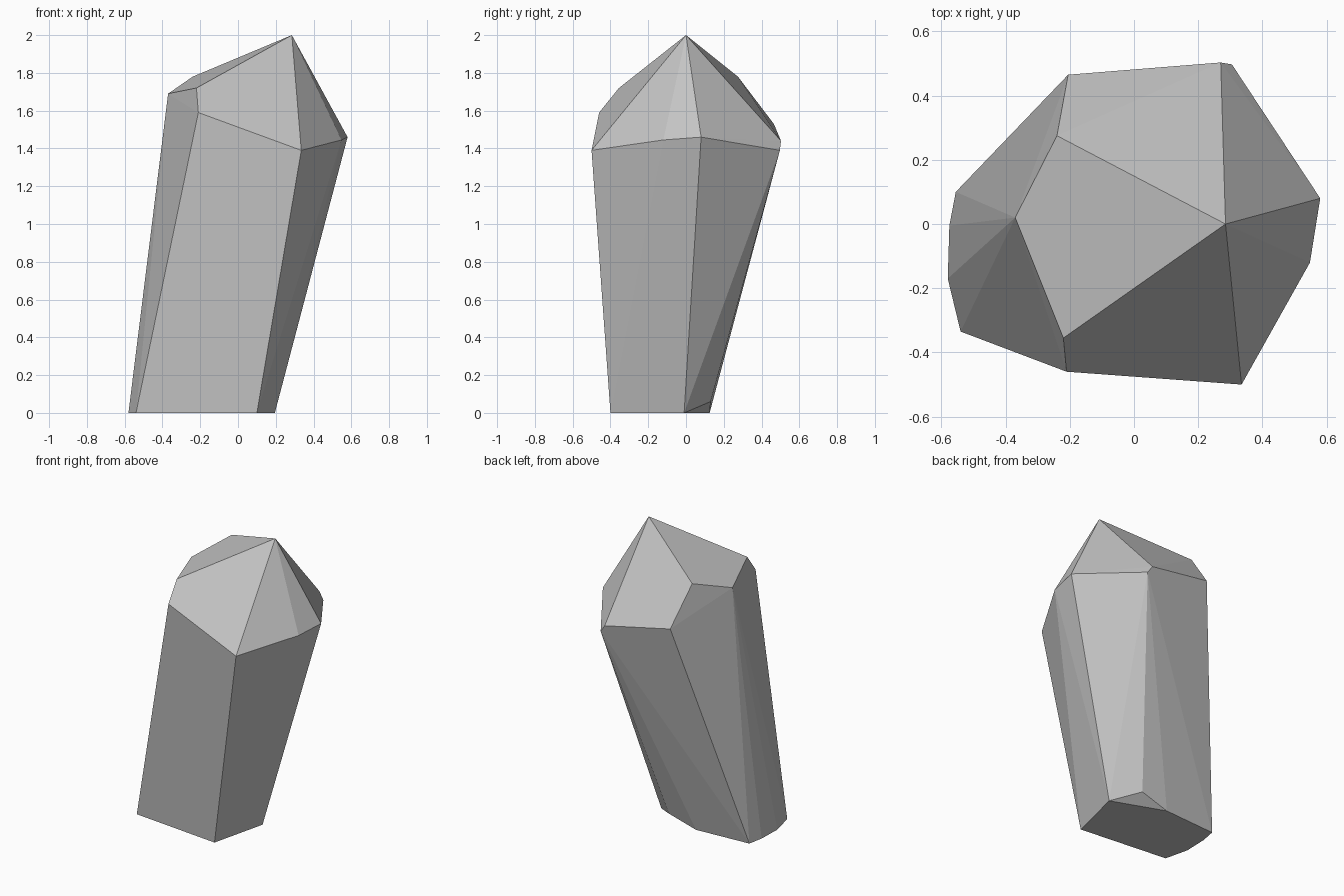
import bpy
import bmesh
import math


def make_material(name, value):
    """Create a plain flat grey material."""
    material = bpy.data.materials.new(name)
    material.use_nodes = True
    colour = (value, value, value, 1.0)
    material.diffuse_color = colour
    shader = material.node_tree.nodes["Principled BSDF"]
    shader.inputs["Base Color"].default_value = colour
    shader.inputs["Roughness"].default_value = 0.8
    return material


def make_faceted_solid(name, corners, material):
    """Wrap a flat-faced convex solid around the given corners."""
    bm = bmesh.new()
    for corner in corners:
        bm.verts.new(corner)
    hull = bmesh.ops.convex_hull(bm, input=bm.verts[:])
    spare = {v for v in hull["geom_interior"] + hull["geom_unused"]
             if isinstance(v, bmesh.types.BMVert)}
    bmesh.ops.delete(bm, geom=list(spare), context="VERTS")

    # Merge nearly coplanar triangles into clean facets
    bmesh.ops.dissolve_limit(bm, angle_limit=math.radians(0.8),
                             verts=bm.verts[:], edges=bm.edges[:])
    bmesh.ops.recalc_face_normals(bm, faces=bm.faces[:])
    mesh = bpy.data.meshes.new(name)
    bm.to_mesh(mesh)
    bm.free()
    mesh.materials.append(material)
    solid = bpy.data.objects.new(name, mesh)
    bpy.context.collection.objects.link(solid)
    return solid


default_cube = bpy.data.objects.get("Cube")
if default_cube:
    bpy.data.objects.remove(default_cube, do_unlink=True)

# Base outline, chipped upward at the back
base = [(0.1, -0.4, 0), (0.195, -0.01, 0), (0.04, 0.13, 0.06),
        (-0.04, 0.11, 0.045), (-0.164, 0.125, 0), (-0.555, 0.1, 0),
        (-0.575, -0.005, 0), (-0.58, -0.17, 0), (-0.54, -0.335, 0)]

# Shoulder where the leaning shaft meets the cut top
shoulder = [(0.335, -0.5, 1.39), (0.548, -0.12, 1.445), (0.58, 0.08, 1.46),
            (0.305, 0.497, 1.39), (0.27, 0.503, 1.44),
            (-0.205, 0.465, 1.53), (-0.21, -0.46, 1.59)]

# Upper left ridge and the point
ridge = [(-0.24, 0.275, 1.78), (-0.37, 0.02, 1.69), (-0.22, -0.355, 1.72)]
tip = [(0.285, 0, 2)]

stone = make_material("grey_stone", 0.55)
make_faceted_solid("crystal", base + shoulder + ridge + tip, stone)
